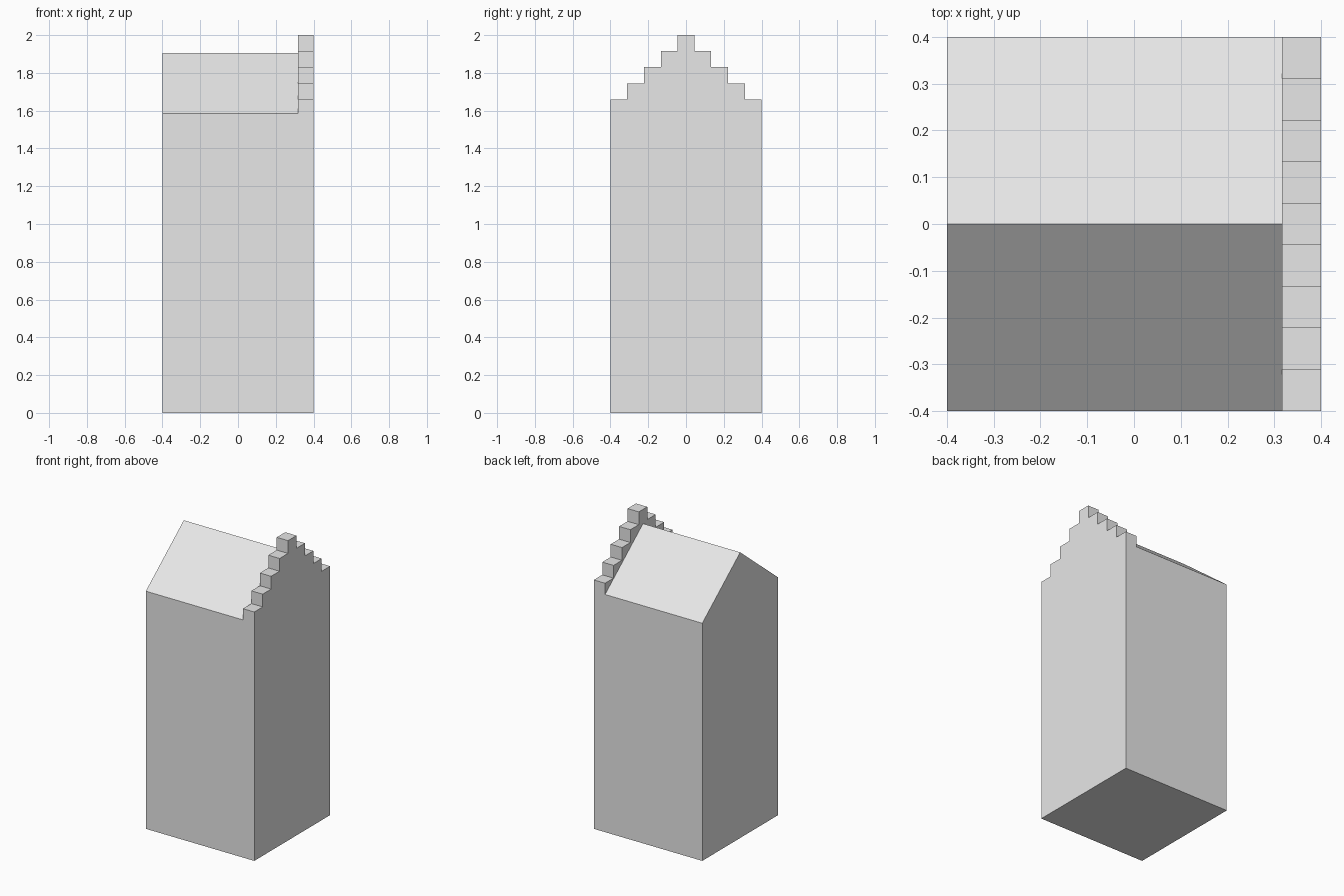
import bpy
import bmesh

cube = bpy.data.objects.get("Cube")
if cube:
    bpy.data.objects.remove(cube, do_unlink=True)

HALF = 0.4
EAVES, RIDGE, GABLE_FOOT, TOP = 1.585, 1.905, 1.66, 2.0
GABLE_X = 0.317          # inner face of the stepped gable
STEPS = 4

grey = bpy.data.materials.new("light_grey")
grey.use_nodes = True
colour = (0.8, 0.8, 0.8, 1)
grey.diffuse_color = colour
grey.node_tree.nodes["Principled BSDF"].inputs["Base Color"].default_value = colour


def prism(name, profile, x0, x1):
    """Extrude a (y, z) outline along x."""
    bm = bmesh.new()
    face = bm.faces.new([bm.verts.new((x0, y, z)) for y, z in profile])
    moved = bmesh.ops.extrude_face_region(bm, geom=[face])["geom"]
    verts = [v for v in moved if isinstance(v, bmesh.types.BMVert)]
    bmesh.ops.translate(bm, verts=verts, vec=(x1 - x0, 0, 0))
    bmesh.ops.recalc_face_normals(bm, faces=bm.faces)
    mesh = bpy.data.meshes.new(name)
    bm.to_mesh(mesh)
    bm.free()
    mesh.materials.append(grey)
    obj = bpy.data.objects.new(name, mesh)
    bpy.context.collection.objects.link(obj)
    return obj


# Stepped outline: one half climbs to the top, the other mirrors it
tread = HALF / (STEPS + 0.5)
rise = (TOP - GABLE_FOOT) / STEPS
half = [(HALF, 0)]
for i in range(STEPS + 1):
    z = GABLE_FOOT + i * rise
    half.append((HALF - i * tread, z))
    if i < STEPS:
        half.append((HALF - (i + 1) * tread, z))
outline = half + [(-y, z) for y, z in reversed(half)]
house = prism("house_with_stepped_gable", outline, -HALF, HALF)

# Wedge that carves the pitched roof behind the gable
reach, high = HALF + 0.1, TOP + 0.2
low = RIDGE - reach * (RIDGE - EAVES) / HALF
cutter = prism("roof_cutter",
               [(-reach, low), (0, RIDGE), (reach, low), (reach, high), (-reach, high)],
               -reach, GABLE_X)
cutter.hide_render = True

cut = house.modifiers.new("pitched_roof", "BOOLEAN")
cut.operation = "DIFFERENCE"
cut.solver = "EXACT"
cut.object = cutter
bpy.context.view_layer.objects.active = house
bpy.ops.object.modifier_apply(modifier=cut.name)
bpy.data.objects.remove(cutter, do_unlink=True)
